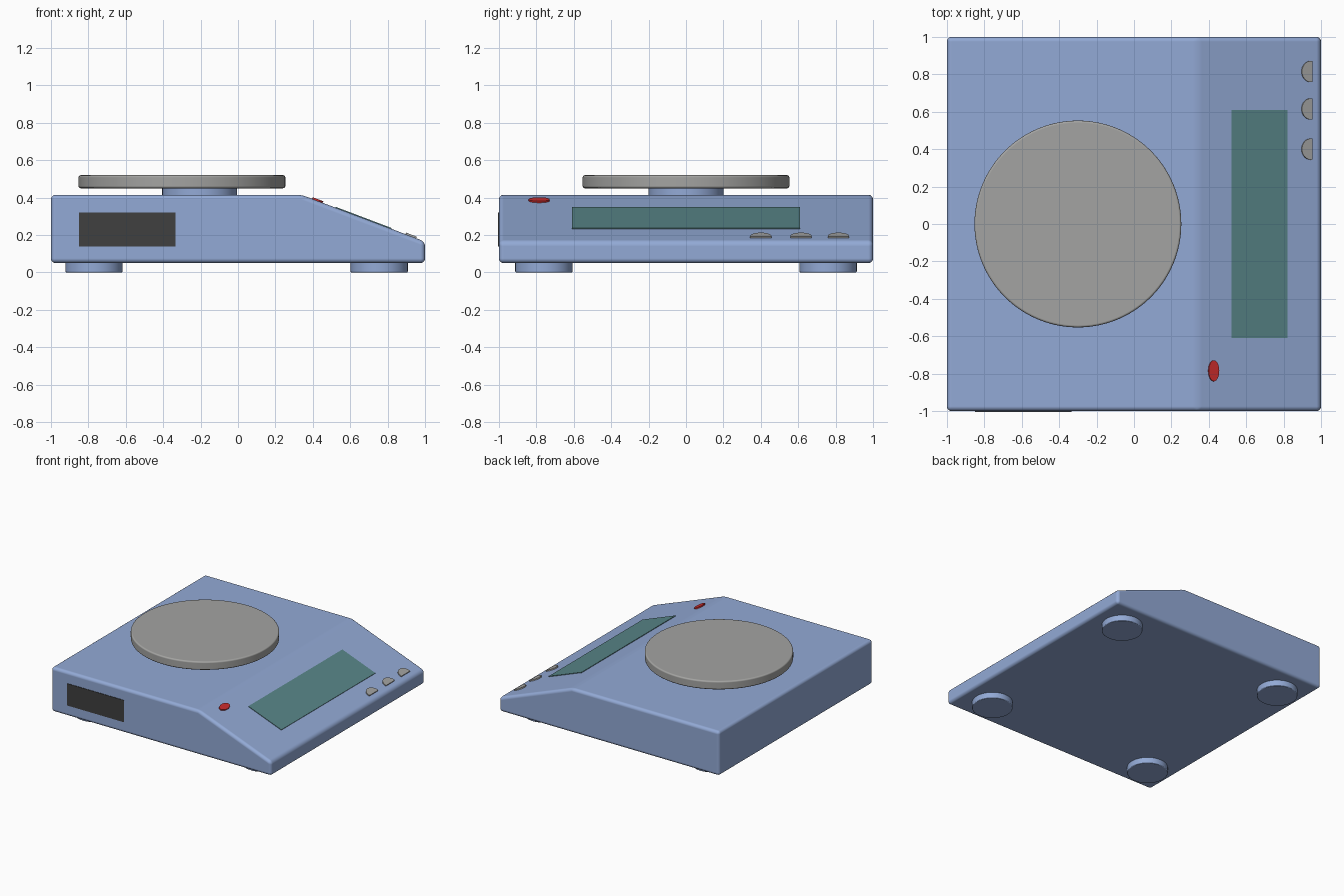
import bpy, bmesh, math
from mathutils import Vector

cube = bpy.data.objects.get("Cube")
if cube:
    bpy.data.objects.remove(cube, do_unlink=True)


def material(name, rgb):
    m = bpy.data.materials.new(name)
    m.use_nodes = True
    col = (*rgb, 1)
    m.diffuse_color = col
    m.node_tree.nodes["Principled BSDF"].inputs["Base Color"].default_value = col
    return m


blue = material("blue_casing", (0.29, 0.4, 0.67))
grey = material("grey_metal", (0.37, 0.37, 0.36))
green = material("green_display", (0.1, 0.24, 0.25))
red = material("red_button", (0.6, 0.025, 0.025))
black = material("black_label", (0.05, 0.05, 0.05))

# Side profile of the casing: a flat deck and a sloping control panel
TOP, BOTTOM, FOLD, NOSE = 0.415, 0.05, 0.34, 0.165
SLOPE = math.atan2(TOP - NOSE, 1 - FOLD)


def panel_z(x):
    return TOP - (x - FOLD) * math.tan(SLOPE)


def add_bevel(ob, width, segments, angle):
    b = ob.modifiers.new("rounded_edges", "BEVEL")
    b.width, b.segments = width, segments
    b.limit_method, b.angle_limit = "ANGLE", math.radians(angle)
    b.harden_normals = True


def disc(name, loc, radius, depth, mat, sides=64, bevel=0.0):
    bpy.ops.mesh.primitive_cylinder_add(vertices=sides, radius=radius, depth=depth, location=loc)
    ob = bpy.context.object
    ob.name = name
    ob.data.materials.append(mat)
    bpy.ops.object.shade_smooth_by_angle(angle=math.radians(35))
    if bevel:
        add_bevel(ob, bevel, 3, 40)
    return ob


def plate(name, loc, size, tilt, mat):
    bpy.ops.mesh.primitive_cube_add(size=1, location=loc, rotation=(0, tilt, 0))
    ob = bpy.context.object
    ob.name = name
    ob.scale = size
    ob.data.materials.append(mat)
    return ob


def panel_button(name, x, y, rx, ry, mat, cut=None):
    """Oval button on the slope, optionally with a straight front edge."""
    ob = disc(name, (x, y, panel_z(x) + 0.001), 1, 0.016, mat, 32)
    for v in ob.data.vertices:
        v.co.x *= rx
        v.co.y *= ry
        if cut is not None:
            v.co.x = min(v.co.x, cut)
    ob.rotation_euler.y = SLOPE
    return ob


# Casing
bm = bmesh.new()
outline = [(-1, BOTTOM), (1, BOTTOM), (1, NOSE), (FOLD, TOP), (-1, TOP)]
face = bm.faces.new([bm.verts.new((x, -1, z)) for x, z in outline])
ext = bmesh.ops.extrude_face_region(bm, geom=[face])
bmesh.ops.translate(bm, vec=Vector((0, 2, 0)),
                    verts=[g for g in ext["geom"] if isinstance(g, bmesh.types.BMVert)])
bmesh.ops.recalc_face_normals(bm, faces=bm.faces)
for f in bm.faces:
    f.smooth = True
mesh = bpy.data.meshes.new("casing")
bm.to_mesh(mesh)
bm.free()
mesh.materials.append(blue)
casing = bpy.data.objects.new("casing", mesh)
bpy.context.collection.objects.link(casing)
add_bevel(casing, 0.025, 4, 10)

# Feet
for side, x in (("right", -0.77), ("left", 0.755)):
    for end, y in (("front", -0.76), ("back", 0.76)):
        disc(f"{end}_{side}_foot", (x, y, 0.03), 0.153, 0.06, blue, bevel=0.006)

# Weighing pan on its support
disc("pan_support", (-0.205, 0, 0.43), 0.2, 0.05, blue)
disc("weighing_pan", (-0.3, 0, 0.485), 0.553, 0.07, grey, 96, 0.012)

# Display, label and buttons
plate("display", (0.67, 0, panel_z(0.67)), (0.3 / math.cos(SLOPE), 1.22, 0.009), SLOPE, green)
plate("side_label", (-0.592, -1, 0.23), (0.515, 0.008, 0.18), 0, black)
panel_button("power_button", 0.425, -0.785, 0.03, 0.056, red)
for i, y in enumerate((0.4, 0.615, 0.815)):
    panel_button(f"key_{i + 1}", 0.945, y, 0.053, 0.057, grey, cut=0.008)
